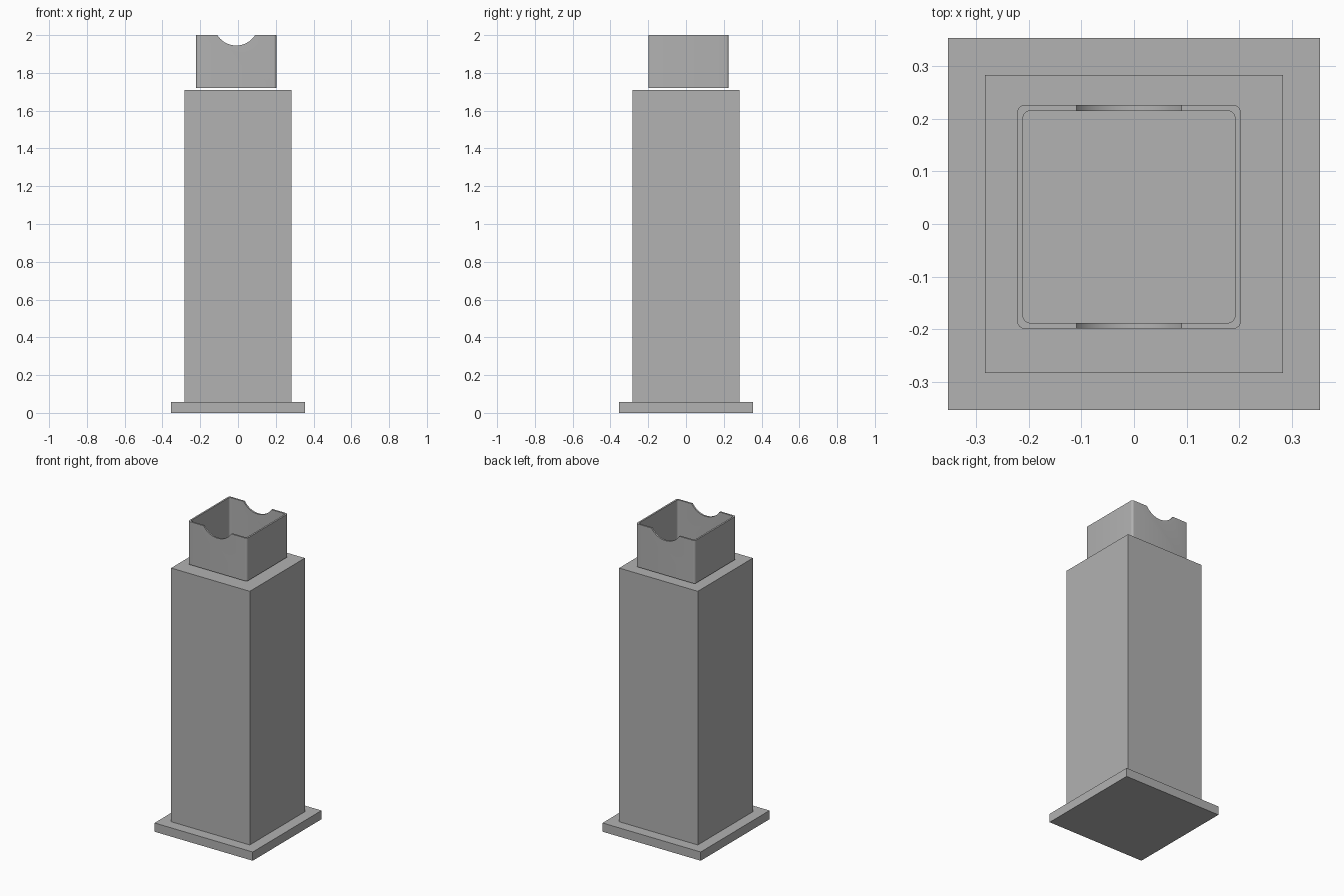
import bpy
import bmesh
import math
from mathutils import Matrix, Vector

if "Cube" in bpy.data.objects:
    bpy.data.objects.remove(bpy.data.objects["Cube"], do_unlink=True)

# Single flat grey
GREY = (0.445, 0.445, 0.445, 1)
grey = bpy.data.materials.new("grey")
grey.use_nodes = True
grey.diffuse_color = GREY
grey.node_tree.nodes["Principled BSDF"].inputs["Base Color"].default_value = GREY


def add_object(name, bm):
    mesh = bpy.data.meshes.new(name)
    bm.to_mesh(mesh)
    bm.free()
    mesh.materials.append(grey)
    obj = bpy.data.objects.new(name, mesh)
    bpy.context.collection.objects.link(obj)
    return obj


def block(name, width, bottom, top, centre=(0, 0), corner=0):
    """Square block, optionally with rounded vertical edges."""
    bm = bmesh.new()
    bmesh.ops.create_cube(bm, size=1)
    bmesh.ops.scale(bm, vec=(width, width, top - bottom), verts=bm.verts)
    bmesh.ops.translate(bm, vec=(*centre, (bottom + top) / 2), verts=bm.verts)
    if corner:
        upright = [e for e in bm.edges
                   if abs((e.verts[0].co - e.verts[1].co).normalized().z) > 0.9]
        bmesh.ops.bevel(bm, geom=upright, offset=corner, segments=6,
                        profile=0.5, affect="EDGES")
    return add_object(name, bm)


def cut(obj, cutter):
    mod = obj.modifiers.new("cut", "BOOLEAN")
    mod.operation = "DIFFERENCE"
    mod.solver = "EXACT"
    mod.object = cutter
    with bpy.context.temp_override(object=obj, active_object=obj):
        bpy.ops.object.modifier_apply(modifier=mod.name)
    bpy.data.objects.remove(cutter, do_unlink=True)


# Plinth and column
block("base_plate", 0.708, 0, 0.057)
block("column", 0.567, 0.057, 1.71)

# Thin-walled open box, set slightly off centre above the column
CENTRE = (-0.0095, 0.0135)
WALL = 0.011
FLOOR = 1.72
box = block("open_box", 0.425, FLOOR, 2, CENTRE, 0.014)
cut(box, block("cavity_cutter", 0.425 - 2 * WALL, FLOOR + WALL, 2.1, CENTRE, 0.014))

# Rounded notch through the front and back walls
RADIUS, DEPTH = 0.118, 0.055
bm = bmesh.new()
bmesh.ops.create_cone(
    bm, cap_ends=True, segments=64, radius1=RADIUS, radius2=RADIUS, depth=1,
    matrix=Matrix.Translation(Vector((CENTRE[0], 0, 2 - DEPTH + RADIUS)))
    @ Matrix.Rotation(math.pi / 2, 4, "X"))
cut(box, add_object("notch_cutter", bm))

# Smooth the rounded corners and notch, keep the sharp edges
for obj in bpy.context.view_layer.objects:
    obj.select_set(obj == box)
bpy.context.view_layer.objects.active = box
bpy.ops.object.shade_smooth_by_angle(angle=math.radians(30))
